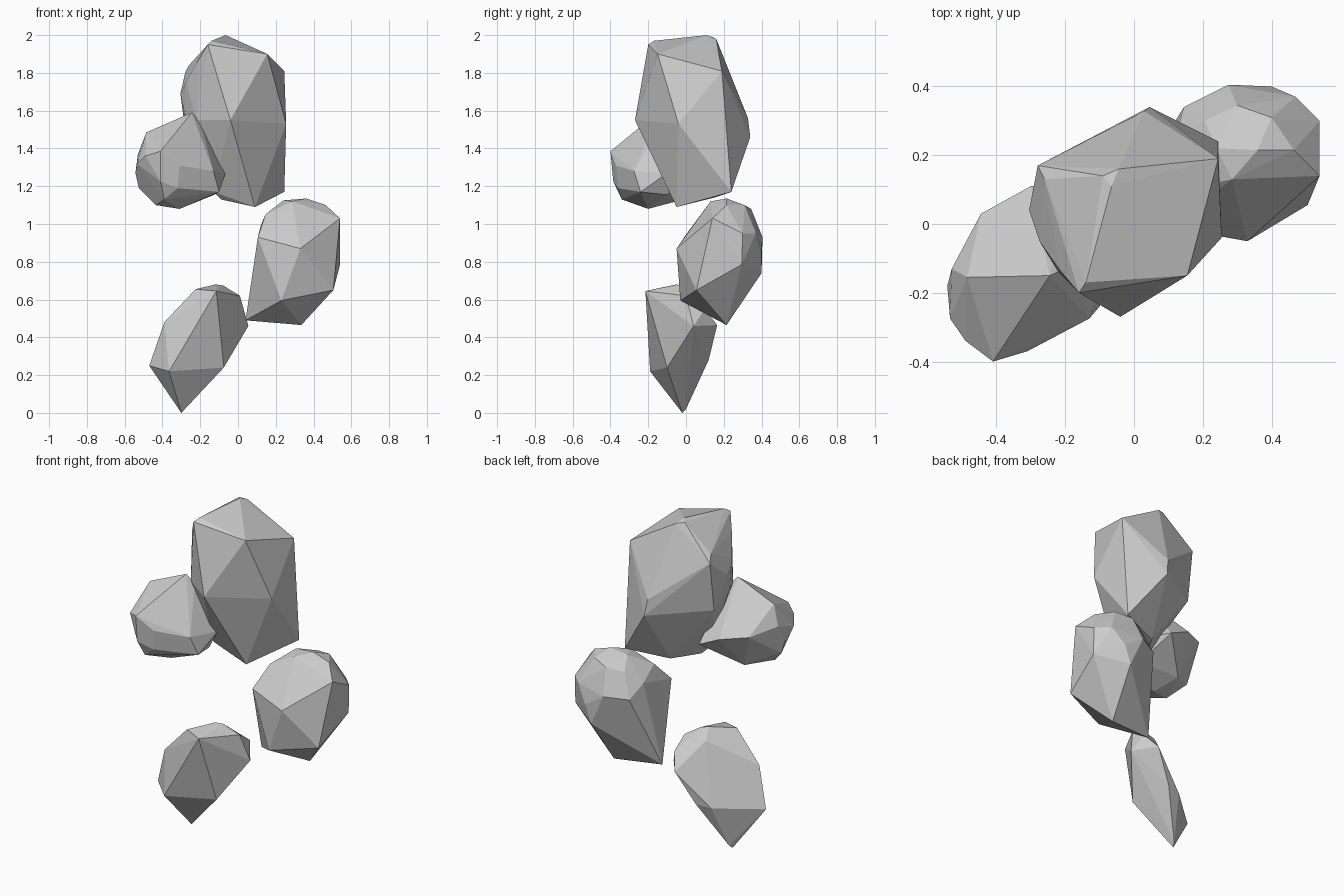
import bpy, bmesh


def rock(name, points):
    """Faceted boulder: convex skin stretched over a few corner points."""
    bm = bmesh.new()
    for p in points:
        bm.verts.new(p)
    bmesh.ops.convex_hull(bm, input=bm.verts[:])
    loose = [v for v in bm.verts if not v.link_faces]
    bmesh.ops.delete(bm, geom=loose, context='VERTS')
    bmesh.ops.dissolve_limit(bm, angle_limit=0.05, verts=bm.verts[:], edges=bm.edges[:])
    bmesh.ops.recalc_face_normals(bm, faces=bm.faces[:])
    mesh = bpy.data.meshes.new(name)
    bm.to_mesh(mesh)
    bm.free()
    obj = bpy.data.objects.new(name, mesh)
    bpy.context.collection.objects.link(obj)
    return obj


# Tall upper boulder
rock("large_rock", [
    (-.04, -.27, 1.55), (.155, -.15, 1.90), (.245, .19, 1.81), (.255, -.04, 1.53),
    (.245, .24, 1.17), (.09, -.05, 1.09), (-.16, -.20, 1.95), (-.14, -.17, 1.97),
    (-.065, .11, 2.0), (-.09, .14, 1.99), (-.045, .16, 1.98), (-.28, .17, 1.80),
    (-.26, .13, 1.84), (.045, .34, 1.46), (.03, .328, 1.56), (-.305, .04, 1.69),
    (-.275, -.05, 1.75), (-.215, -.135, 1.86), (-.28, -.02, 1.57), (-.22, -.14, 1.55),
    (-.28, .13, 1.50), (0, .15, 1.14), (-.09, -.02, 1.13), (-.13, -.05, 1.17)])

# Boulder resting against its lower left side
rock("left_rock", [
    (-.41, -.40, 1.385), (-.245, -.15, 1.59), (-.485, -.155, 1.485), (-.20, -.13, 1.54),
    (-.13, -.275, 1.28), (-.10, -.24, 1.17), (-.31, -.37, 1.31), (-.32, -.36, 1.19),
    (-.41, -.385, 1.225), (-.49, -.34, 1.36), (-.535, -.275, 1.32), (-.543, -.18, 1.27),
    (-.53, -.13, 1.37), (-.525, -.17, 1.19), (-.435, -.24, 1.10), (-.31, -.20, 1.08),
    (-.39, -.34, 1.13), (-.125, -.10, 1.155), (-.445, .03, 1.34), (-.30, .11, 1.32),
    (-.17, .12, 1.26), (-.065, -.10, 1.27), (-.36, -.05, 1.12)])

# Rounded boulder on the right
rock("right_rock", [
    (.33, -.05, .87), (.23, -.03, .595), (.335, .215, .465), (.04, .17, .49),
    (.505, .055, .65), (.54, .14, 1.03), (.54, .295, .785), (.54, .30, .95),
    (.105, -.01, .93), (.285, .13, 1.12), (.36, .215, 1.135), (.24, .22, 1.125),
    (.40, .31, 1.10), (.30, .345, 1.08), (.205, .30, 1.06), (.465, .215, 1.10),
    (.47, .37, .95), (.40, .40, .85), (.275, .405, .93), (.145, .34, .92),
    (.36, .40, .74), (.145, .10, 1.05), (.12, .24, .99)])

# Thin wedge at the bottom
rock("lower_rock", [
    (-.115, -.215, .645), (-.365, -.19, .22), (-.30, -.02, 0), (-.29, .0, .02),
    (.055, .04, .46), (-.075, -.10, .24), (-.47, -.10, .25), (-.39, -.15, .48),
    (-.225, -.17, .655), (-.12, -.05, .68), (-.08, -.03, .675), (.01, 0, .62),
    (-.04, .165, .465), (.01, .10, .55), (-.15, .12, .28), (-.24, .10, .27),
    (-.14, .01, .62)])
